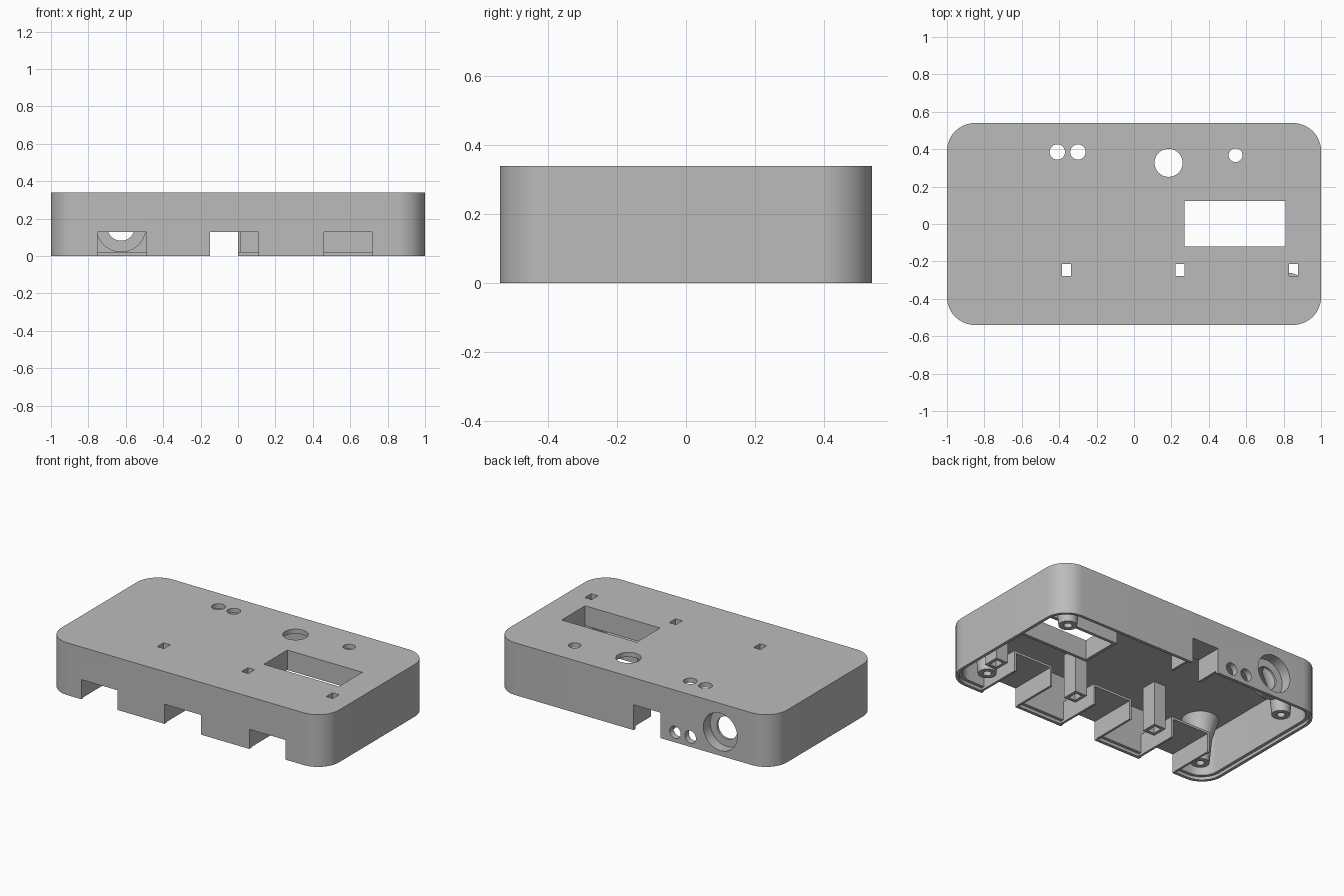
import bpy, bmesh
from math import pi, cos, sin
from mathutils import Matrix

cube = bpy.data.objects.get("Cube")
if cube:
    bpy.data.objects.remove(cube, do_unlink=True)

grey = bpy.data.materials.new("plain grey")
grey.use_nodes = True
COLOUR = (0.5, 0.5, 0.5, 1)
grey.diffuse_color = COLOUR
grey.node_tree.nodes["Principled BSDF"].inputs["Base Color"].default_value = COLOUR

L, W, H = 1.0, 0.54, 0.34      # half length, half depth, height
WALL, LIP, PLATE = 0.04, 0.02, 0.31   # wall, lip height, underside of the top


def finish(name, bm):
    bmesh.ops.recalc_face_normals(bm, faces=bm.faces)
    mesh = bpy.data.meshes.new(name)
    bm.to_mesh(mesh)
    bm.free()
    mesh.materials.append(grey)
    ob = bpy.data.objects.new(name, mesh)
    bpy.context.collection.objects.link(ob)
    return ob


def box(name, x0, x1, y0, y1, z0, z1):
    bm = bmesh.new()
    bmesh.ops.create_cube(bm, size=1)
    for v in bm.verts:
        v.co.x = x1 if v.co.x > 0 else x0
        v.co.y = y1 if v.co.y > 0 else y0
        v.co.z = z1 if v.co.z > 0 else z0
    return finish(name, bm)


def prism(name, inset, z0, z1, radius=0.15, seg=12):
    """Rounded rectangle slab, shrunk by inset."""
    r, bm, ring = radius - inset, bmesh.new(), []
    for q, (sx, sy) in enumerate([(1, 1), (-1, 1), (-1, -1), (1, -1)]):
        for i in range(seg + 1):
            a = (q + i / seg) * pi / 2
            ring.append(bm.verts.new((sx * (L - radius) + r * cos(a),
                                      sy * (W - radius) + r * sin(a), z0)))
    face = bm.faces.new(ring)
    out = bmesh.ops.extrude_face_region(bm, geom=[face])
    for v in out["geom"]:
        if isinstance(v, bmesh.types.BMVert):
            v.co.z = z1
    return finish(name, bm)


def cylinder(name, r, matrix, depth=0.2):
    bm = bmesh.new()
    bmesh.ops.create_cone(bm, cap_ends=True, segments=40, radius1=r, radius2=r,
                          depth=depth, matrix=matrix)
    return finish(name, bm)


def revolve(name, profile, matrix, seg=40):
    """Ring from a closed (radius, height) profile."""
    bm = bmesh.new()
    rings = [[bm.verts.new((r * cos(2 * pi * i / seg), r * sin(2 * pi * i / seg), h))
              for i in range(seg)] for r, h in profile]
    for a, b in zip(rings, rings[1:] + rings[:1]):
        for i in range(seg):
            j = (i + 1) % seg
            bm.faces.new((a[i], a[j], b[j], b[i]))
    bm.transform(matrix)
    return finish(name, bm)


def cut(target, cutter):
    bpy.context.view_layer.objects.active = target
    mod = target.modifiers.new("cut", "BOOLEAN")
    mod.operation, mod.solver, mod.object = "DIFFERENCE", "EXACT", cutter
    bpy.ops.object.modifier_apply(modifier=mod.name)
    bpy.data.objects.remove(cutter, do_unlink=True)


def rect_tube(name, x0, x1, y0, y1, z0, z1, t):
    """Square tube around the opening x0..x1, y0..y1."""
    tube = box(name, x0 - t, x1 + t, y0 - t, y1 + t, z0, z1)
    cut(tube, box("cutter", x0, x1, y0, y1, z0 - 0.1, z1 + 0.1))
    return tube


# Hollow shell with a stepped bottom lip
shell = prism("case_shell", 0, 0, H)
cut(shell, prism("cutter", WALL, -0.1, PLATE))
cut(shell, prism("cutter", WALL / 2, -0.1, LIP))

# Connector openings in the front and back walls, each with a lined tunnel
T = 0.015
openings = [("front", -0.75, -0.49, 0.128, -1), ("front", -0.15, 0.11, 0.128, -1),
            ("front", 0.46, 0.72, 0.128, -1), ("back", -0.195, 0.0, 0.165, 1)]
for side, x0, x1, top, s in openings:
    cut(shell, box("cutter", x0, x1, *sorted((s * 0.45, s * 0.6)), -0.1, top))
    reach = 0.22 if s < 0 else 0.36
    y0, y1 = sorted((s * reach, s * (W - WALL / 2)))
    for x in (x0 - T, x1):
        box(side + "_tunnel_side", x, x + T, y0, y1, LIP if s > 0 else 0.005, top + T)
    box(side + "_tunnel_roof", x0, x1, y0, y1, top, top + T)

# Round holes in the top
for x, y, r in [(-0.41, 0.385, 0.041), (-0.30, 0.385, 0.041),
                (0.185, 0.327, 0.075), (0.543, 0.368, 0.037)]:
    cut(shell, cylinder("cutter", r, Matrix.Translation((x, y, H))))

# Screen window with its frame
window = (0.27, 0.81, -0.12, 0.122)
cut(shell, box("cutter", *window, 0.25, 0.4))
rect_tube("window_frame", *window, 0.21, PLATE, 0.02)

# Light slots with hanging square guides
for x in (-0.362, 0.245, 0.853):
    slot = (x - 0.024, x + 0.024, -0.278, -0.213)
    cut(shell, box("cutter", *slot, 0.25, 0.4))
    rect_tube("light_guide", *slot, LIP, PLATE, 0.02)


# Back wall: two small holes and a recessed socket
def on_back(x, z):
    return Matrix.Translation((x, W, z)) @ Matrix.Rotation(pi / 2, 4, "X")


for x, z, r in [(-0.41, 0.065, 0.04), (-0.30, 0.065, 0.04), (-0.625, 0.155, 0.122)]:
    cut(shell, cylinder("cutter", r, on_back(x, z)))
revolve("socket_cup", [(0.122, 0.02), (0.134, 0.02), (0.134, 0.085),
                       (0.073, 0.085), (0.073, 0.07), (0.122, 0.07)],
        on_back(-0.625, 0.155))

# Flared screw bosses in the corners
for sx in (-1, 1):
    for sy in (-1, 1):
        revolve("screw_boss", [(0.025, 0.1), (0.025, LIP), (0.055, LIP), (0.07, 0.18),
                               (0.11, PLATE), (0.001, PLATE), (0.001, 0.1)],
                Matrix.Translation((sx * 0.82, sy * 0.37, 0)))

# Smooth the round walls, keep edges sharp
bpy.ops.object.select_all(action="DESELECT")
for ob in bpy.context.collection.objects:
    if ob.type == "MESH" and grey.name in ob.data.materials:
        ob.select_set(True)
bpy.context.view_layer.objects.active = shell
bpy.ops.object.shade_smooth_by_angle(angle=pi / 6)
